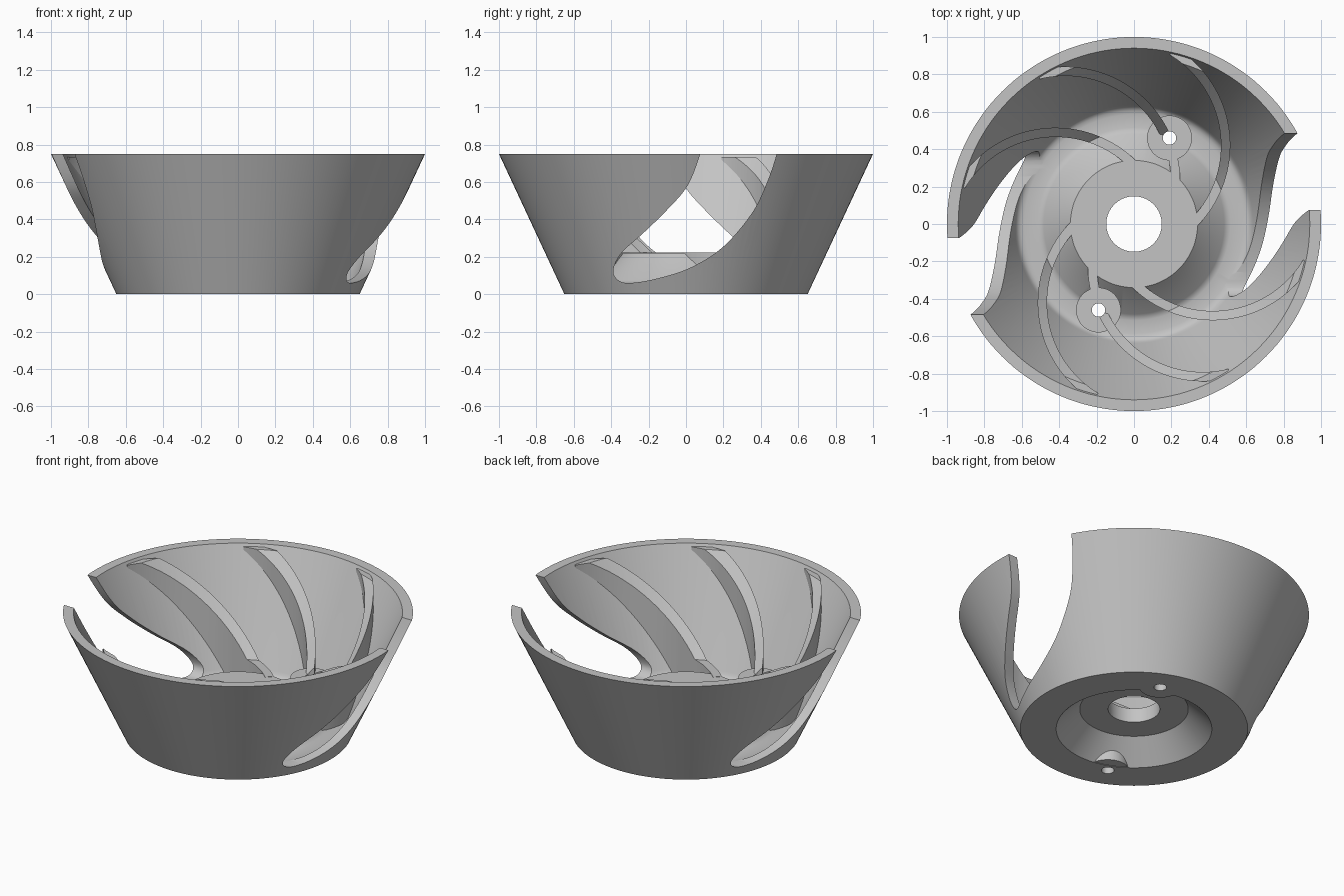
import bpy, bmesh, math
from mathutils import Matrix, Vector

cube = bpy.data.objects.get("Cube")
if cube:
    bpy.data.objects.remove(cube)

grey = bpy.data.materials.new("plain grey")
grey.use_nodes = True
GREY = (0.55, 0.55, 0.55, 1)
grey.diffuse_color = GREY
grey.node_tree.nodes["Principled BSDF"].inputs["Base Color"].default_value = GREY


def finish(name, bm):
    bmesh.ops.recalc_face_normals(bm, faces=bm.faces)
    mesh = bpy.data.meshes.new(name)
    bm.to_mesh(mesh)
    bm.free()
    mesh.materials.append(grey)
    obj = bpy.data.objects.new(name, mesh)
    bpy.context.collection.objects.link(obj)
    return obj


def activate(obj):
    bpy.ops.object.select_all(action='DESELECT')
    obj.select_set(True)
    bpy.context.view_layer.objects.active = obj


def boolean(obj, tool, operation):
    mod = obj.modifiers.new("cut", 'BOOLEAN')
    mod.operation, mod.solver, mod.object = operation, 'EXACT', tool
    activate(obj)
    bpy.ops.object.modifier_apply(modifier=mod.name)


def prism(name, outline, axis):
    # closed outline extruded along an axis
    bm = bmesh.new()
    face = bm.faces.new([bm.verts.new(p) for p in outline])
    ext = bmesh.ops.extrude_face_region(bm, geom=[face])
    verts = [v for v in ext["geom"] if isinstance(v, bmesh.types.BMVert)]
    bmesh.ops.translate(bm, verts=verts, vec=axis)
    return finish(name, bm)


def cylinder_pair(name, x, y, z0, z1, radius, sides):
    # two opposite upright cylinders in one mesh
    bm = bmesh.new()
    for side in (1, -1):
        bmesh.ops.create_cone(bm, cap_ends=True, segments=sides, radius1=radius,
                              radius2=radius, depth=z1 - z0,
                              matrix=Matrix.Translation((side * x, side * y, (z0 + z1) / 2)))
    return finish(name, bm)


def lathe(name, profile, steps=144):
    bm = bmesh.new()
    rings = []
    for i in range(steps):
        a = 2 * math.pi * i / steps
        rings.append([bm.verts.new((r * math.cos(a), r * math.sin(a), z)) for r, z in profile])
    n = len(profile)
    for i in range(steps):
        p, q = rings[i], rings[(i + 1) % steps]
        for j in range(n):
            k = (j + 1) % n
            bm.faces.new((p[j], q[j], q[k], p[k]))
    return finish(name, bm)


def smooth_path(points, per=8):
    # Catmull-Rom curve through the points
    out = []
    for i in range(len(points) - 1):
        a, b, c, d = (Vector(points[min(max(i + k, 0), len(points) - 1)]) for k in (-1, 0, 1, 2))
        for s in range(per):
            t = s / per
            out.append(b + (c - a) * t / 2 + (a * 2 - b * 5 + c * 4 - d) * t * t / 2
                       + (b * 3 - a - c * 3 + d) * t ** 3 / 2)
    return out + [Vector(points[-1])]


# Conical cup with raised hub, centre bore and recess underneath
cup = lathe("cup", [(0.65, 0), (1.0, 0.75), (0.94, 0.75), (0.637, 0.1), (0.629, 0.084),
                    (0.619, 0.072), (0.605, 0.064), (0.585, 0.06), (0.515, 0.06),
                    (0.498, 0.064), (0.482, 0.074), (0.34, 0.22), (0.148, 0.22),
                    (0.148, 0.13), (0.31, 0.13), (0.445, 0)])

# Swept openings through the wall, cut outward along x
SLOT = smooth_path([(0.11, 0.90), (0.076, 0.75), (0.008, 0.58), (-0.10, 0.452), (-0.225, 0.33),
                    (-0.345, 0.22), (-0.388, 0.13), (-0.365, 0.077), (-0.30, 0.06),
                    (-0.15, 0.085), (0.03, 0.145), (0.20, 0.255), (0.35, 0.43),
                    (0.43, 0.59), (0.485, 0.75), (0.52, 0.90)])
for side in (1, -1):
    cutter = prism("slot_cutter", [(side * 0.47, side * p.x, p.y) for p in SLOT],
                   (side * 0.8, 0, 0))
    boolean(cup, cutter, 'DIFFERENCE')
    bpy.data.objects.remove(cutter)

# Screw bosses and their holes
BOSS_X, BOSS_Y = 0.19, 0.46
bosses = cylinder_pair("bosses", BOSS_X, BOSS_Y, 0.002, 0.2195, 0.12, 48)
boolean(cup, bosses, 'UNION')
bpy.data.objects.remove(bosses)
holes = cylinder_pair("screw_holes", BOSS_X, BOSS_Y, -0.1, 0.9, 0.036, 32)
boolean(cup, holes, 'DIFFERENCE')

# Height envelope of the ribs: buried below, flat then sloping on top
envelope = lathe("rib_envelope", [(0.3, 0.17), (0.34, 0.17), (0.5, 0.03), (0.634, 0.03),
                                  (0.962, 0.733), (0.895, 0.735), (0.5, 0.222), (0.3, 0.222)])


def arc(radius, start, end, steps=40):
    angles = [math.radians(start + (end - start) * i / steps) for i in range(steps + 1)]
    return [(-0.1 + radius * math.cos(a), 0.42 + radius * math.sin(a), -0.05) for a in angles]


# Curved ribs from hub to wall, each with a twin on the opposite side
parts = [cup]
for number, turn in enumerate((0, 45, 90), 1):
    rib = prism(f"rib_{number}", arc(0.565, -44.5, 59) + arc(0.615, 59, -44.5), (0, 0, 1))
    rib.data.transform(Matrix.Rotation(math.radians(turn), 4, 'Z'))
    boolean(rib, envelope, 'INTERSECT')
    if turn == 45:
        boolean(rib, holes, 'DIFFERENCE')
    twin = rib.copy()
    twin.data = rib.data.copy()
    twin.name = f"opposite_rib_{number}"
    twin.data.transform(Matrix.Rotation(math.pi, 4, 'Z'))
    bpy.context.collection.objects.link(twin)
    parts += [rib, twin]

for helper in (holes, envelope):
    bpy.data.objects.remove(helper)

for part in parts:
    activate(part)
    bpy.ops.object.shade_smooth_by_angle(angle=math.radians(25))
